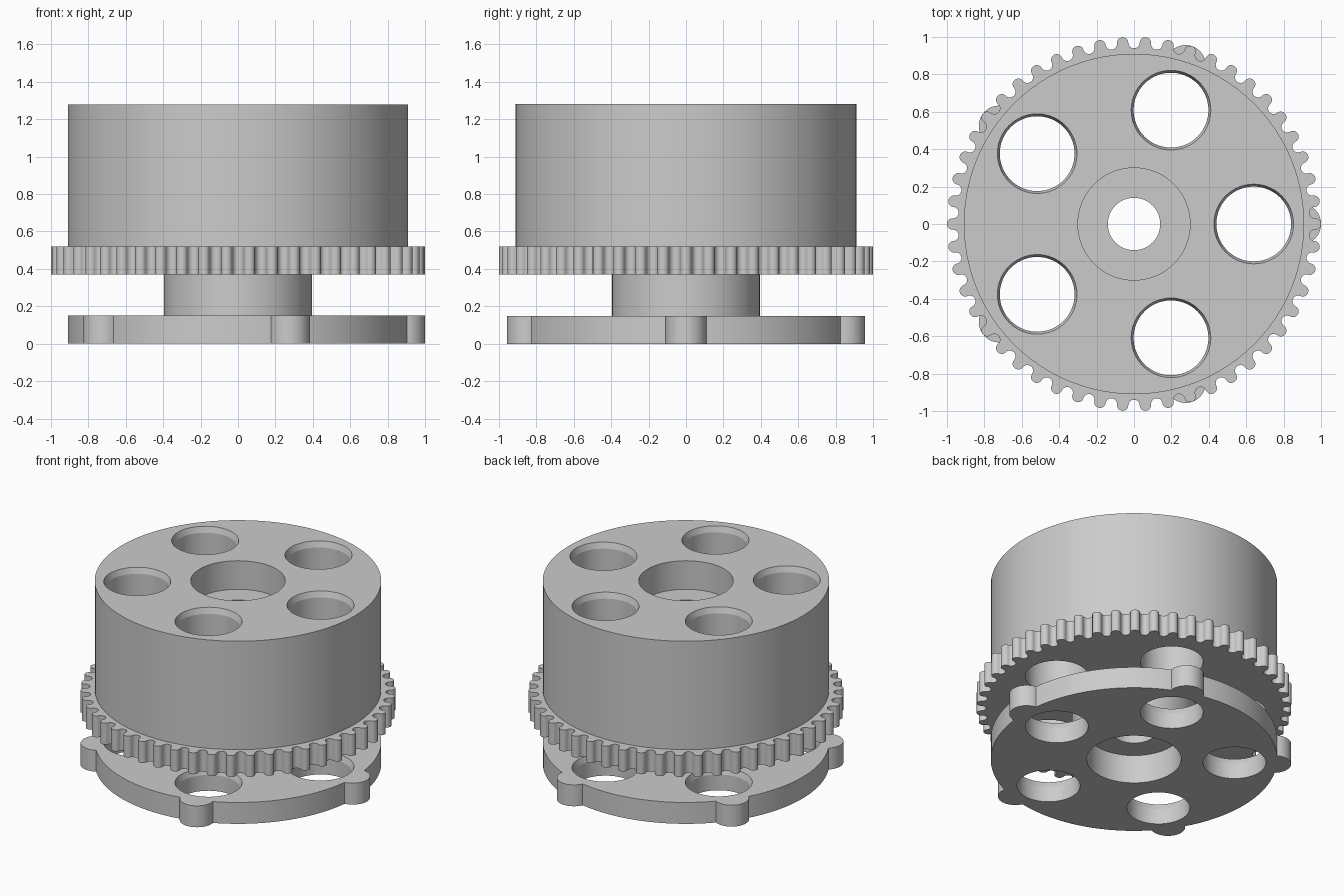
import bpy
import bmesh
from math import sin, cos, pi, tau, radians

if "Cube" in bpy.data.objects:
    bpy.data.objects.remove(bpy.data.objects["Cube"])

GREY = (0.6, 0.6, 0.6, 1.0)
metal = bpy.data.materials.new("plain grey")
metal.diffuse_color = GREY
metal.use_nodes = True
metal.node_tree.nodes["Principled BSDF"].inputs["Base Color"].default_value = GREY


def stack(name, sections):
    """Closed solid from a list of (outline points, height) sections."""
    bm = bmesh.new()
    rings = [[bm.verts.new((x, y, z)) for x, y in outline] for outline, z in sections]
    n = len(rings[0])
    for low, high in zip(rings, rings[1:]):
        for i in range(n):
            j = (i + 1) % n
            bm.faces.new((low[i], low[j], high[j], high[i]))
    bm.faces.new(rings[0][::-1])
    bm.faces.new(rings[-1])
    bmesh.ops.recalc_face_normals(bm, faces=bm.faces)
    mesh = bpy.data.meshes.new(name)
    bm.to_mesh(mesh)
    bm.free()
    mesh.materials.append(metal)
    obj = bpy.data.objects.new(name, mesh)
    bpy.context.collection.objects.link(obj)
    return obj


def circle(radius, segments, cx=0.0, cy=0.0):
    return [(cx + radius * cos(tau * i / segments), cy + radius * sin(tau * i / segments))
            for i in range(segments)]


def turned(name, profile, segments, cx=0.0, cy=0.0):
    """Round solid from (height, radius) steps."""
    return stack(name, [(circle(r, segments, cx, cy), z) for z, r in profile])


def gear_outline(teeth=50, pitch_radius=0.97, steps=14):
    """Half-round teeth alternating with half-round gaps."""
    pts = []
    r = pitch_radius * tau / teeth / 4
    for k in range(teeth * 2):
        a = pi * k / teeth
        side = 1 if k % 2 == 0 else -1
        for s in range(steps):
            t = pi * s / steps
            radial = pitch_radius + side * r * sin(t)
            turn = a - r * cos(t) / pitch_radius
            pts.append((radial * cos(turn), radial * sin(turn)))
    return pts


def combine(body, tool, operation):
    mod = body.modifiers.new(operation.lower(), "BOOLEAN")
    mod.operation = operation
    mod.solver = "EXACT"
    mod.object = tool
    bpy.context.view_layer.objects.active = body
    bpy.ops.object.modifier_apply(modifier=mod.name)
    bpy.data.objects.remove(tool)


# Flange, neck and drum turned as one piece
body = turned("toothed_drum_with_flange",
              [(0, 0.91), (0.15, 0.91), (0.15, 0.395), (0.45, 0.395),
               (0.45, 0.91), (1.28, 0.91)], 96)

# Toothed ring below the drum
outline = gear_outline()
combine(body, stack("toothed_ring", [(outline, 0.37), (outline, 0.52)]), "UNION")

# Five rounded lugs on the flange rim
for i in range(5):
    a = tau * i / 5
    lug = turned("flange_lug", [(0, 0.11), (0.15, 0.11)], 48, 0.89 * cos(a), 0.89 * sin(a))
    combine(body, lug, "UNION")

# Central bore, widened at both ends
bore = turned("bore_cutter", [(-0.1, 0.3), (0.2, 0.3), (0.2, 0.14),
                              (1.08, 0.14), (1.08, 0.3), (1.4, 0.3)], 72)
combine(body, bore, "DIFFERENCE")

# Five through holes, flared at the top of the flange and of the drum
for i in range(5):
    a = tau * i / 5
    hole = turned("hole_cutter",
                  [(-0.1, 0.2), (0.11, 0.2), (0.15, 0.213), (0.25, 0.213), (0.25, 0.2),
                   (1.24, 0.2), (1.28, 0.213), (1.4, 0.23)], 64,
                  0.64 * cos(a), 0.64 * sin(a))
    combine(body, hole, "DIFFERENCE")

# Smooth round walls, crisp edges
bpy.ops.object.select_all(action="DESELECT")
body.select_set(True)
bpy.context.view_layer.objects.active = body
bpy.ops.object.shade_smooth_by_angle(angle=radians(15))
